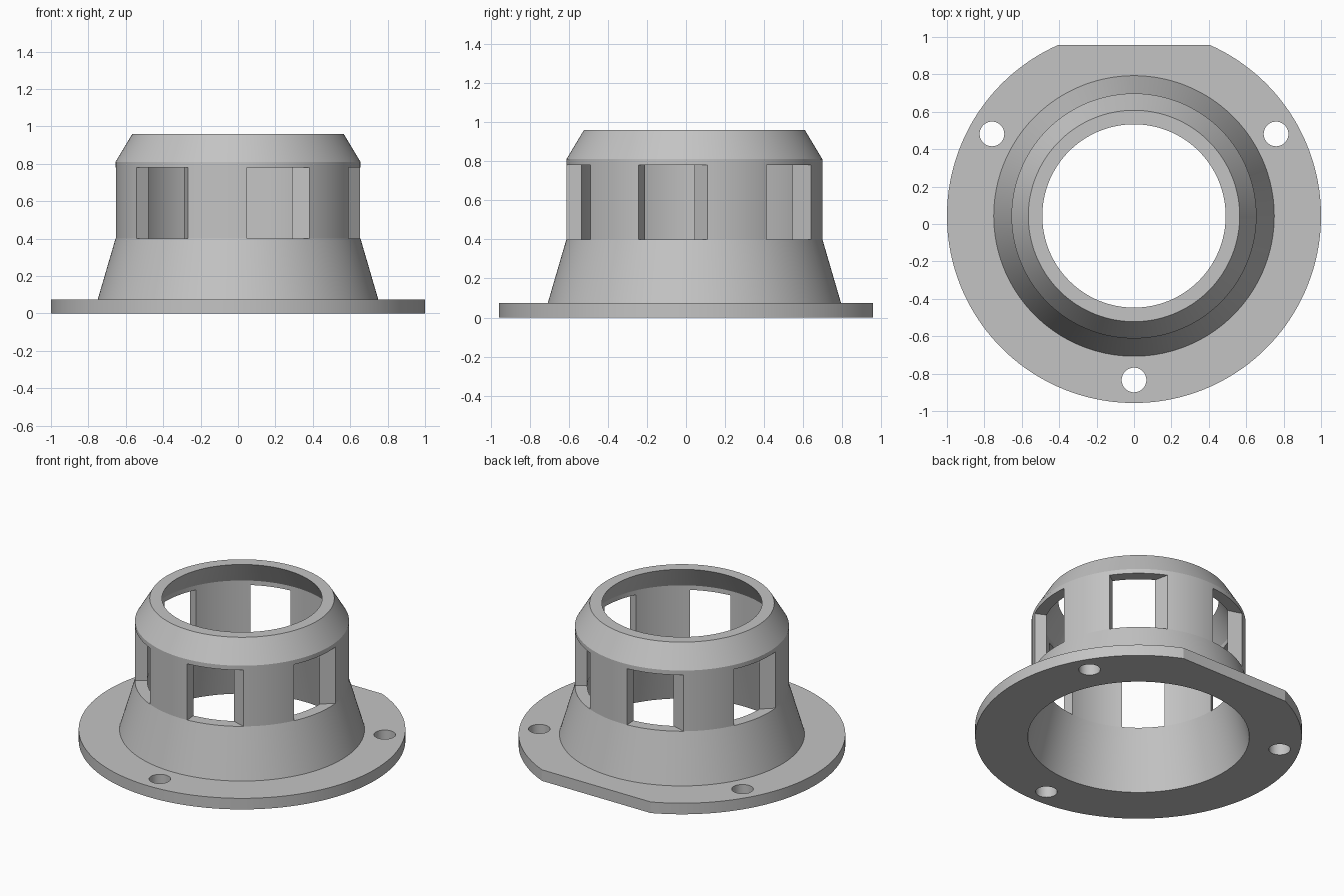
import bpy
import bmesh
from math import sin, cos, radians, hypot

if "Cube" in bpy.data.objects:
    bpy.data.objects.remove(bpy.data.objects["Cube"], do_unlink=True)

AXIS_Y = 0.043       # ring axis, shifted because the flange has a flat at the back
R_OUT, R_IN = 0.655, 0.58

grey = bpy.data.materials.new("plain grey")
grey.use_nodes = True
colour = (0.55, 0.55, 0.55, 1)
grey.diffuse_color = colour
grey.node_tree.nodes["Principled BSDF"].inputs["Base Color"].default_value = colour


def make_object(name, bm):
    bmesh.ops.recalc_face_normals(bm, faces=bm.faces)
    mesh = bpy.data.meshes.new(name)
    bm.to_mesh(mesh)
    bm.free()
    mesh.materials.append(grey)
    obj = bpy.data.objects.new(name, mesh)
    bpy.context.collection.objects.link(obj)
    return obj


def lathe(name, profile, steps=180):
    bm = bmesh.new()
    rings = []
    for i in range(steps):
        a = radians(360 * i / steps)
        rings.append([bm.verts.new((r * sin(a), AXIS_Y - r * cos(a), z)) for r, z in profile])
    n = len(profile)
    for i, ring in enumerate(rings):
        nxt = rings[(i + 1) % steps]
        for j in range(n):
            k = (j + 1) % n
            bm.faces.new((ring[j], nxt[j], nxt[k], ring[k]))
    return make_object(name, bm)


def add_prism(bm, outline, z0, z1):
    low = [bm.verts.new((x, y, z0)) for x, y in outline]
    high = [bm.verts.new((x, y, z1)) for x, y in outline]
    bm.faces.new(low[::-1])
    bm.faces.new(high)
    for i in range(len(outline)):
        k = (i + 1) % len(outline)
        bm.faces.new((low[i], low[k], high[k], high[i]))


def polar(r, degrees):
    # Angle runs from the front towards +x
    a = radians(degrees)
    return (r * sin(a), AXIS_Y - r * cos(a))


def extend(p, q, length):
    # Point beyond q on the line from p to q
    dx, dy = q[0] - p[0], q[1] - p[1]
    s = length / hypot(dx, dy)
    return (q[0] + dx * s, q[1] + dy * s)


def cut(target, cutter):
    mod = target.modifiers.new(cutter.name, "BOOLEAN")
    mod.operation = "DIFFERENCE"
    mod.solver = "EXACT"
    mod.object = cutter
    bpy.context.view_layer.objects.active = target
    bpy.ops.object.modifier_apply(modifier=mod.name)
    bpy.data.objects.remove(cutter, do_unlink=True)


# Flanged hollow housing: flange, flared skirt, straight wall, tapered collar
housing = lathe("flanged_housing", [
    (0.678, 0), (1, 0), (1, 0.075), (0.75, 0.075), (R_OUT, 0.4), (R_OUT, 0.81),
    (0.565, 0.96), (0.49, 0.96), (R_IN, 0.81), (R_IN, 0.4)])

# Six windows, each with one radial side and one slanted side
bm = bmesh.new()
for i in range(6):
    mid = 20 + 60 * i
    left_out, left_in = polar(R_OUT, mid - 15.8), polar(R_IN, mid - 15.8)
    right_out, right_in = polar(R_OUT, mid + 15.8), polar(R_IN, mid + 10)
    add_prism(bm, [extend(left_out, left_in, 0.05), extend(right_out, right_in, 0.05),
                   extend(right_in, right_out, 0.05), extend(left_in, left_out, 0.05)], 0.4, 0.78)
cut(housing, make_object("window_cutter", bm))

# Three screw holes and the flat at the back of the flange
bm = bmesh.new()
for angle in (0, 120, 240):
    cx, cy = polar(0.877, angle)
    add_prism(bm, [(cx + 0.066 * cos(radians(t)), cy + 0.066 * sin(radians(t)))
                   for t in range(0, 360, 8)], -0.1, 0.2)
add_prism(bm, [(-1, 0.957), (1, 0.957), (1, 1.2), (-1, 1.2)], -0.1, 0.2)
cut(housing, make_object("flange_cutter", bm))

# Smooth round walls, crisp edges
bpy.ops.object.select_all(action="DESELECT")
housing.select_set(True)
bpy.context.view_layer.objects.active = housing
bpy.ops.object.shade_smooth_by_angle(angle=radians(12))
